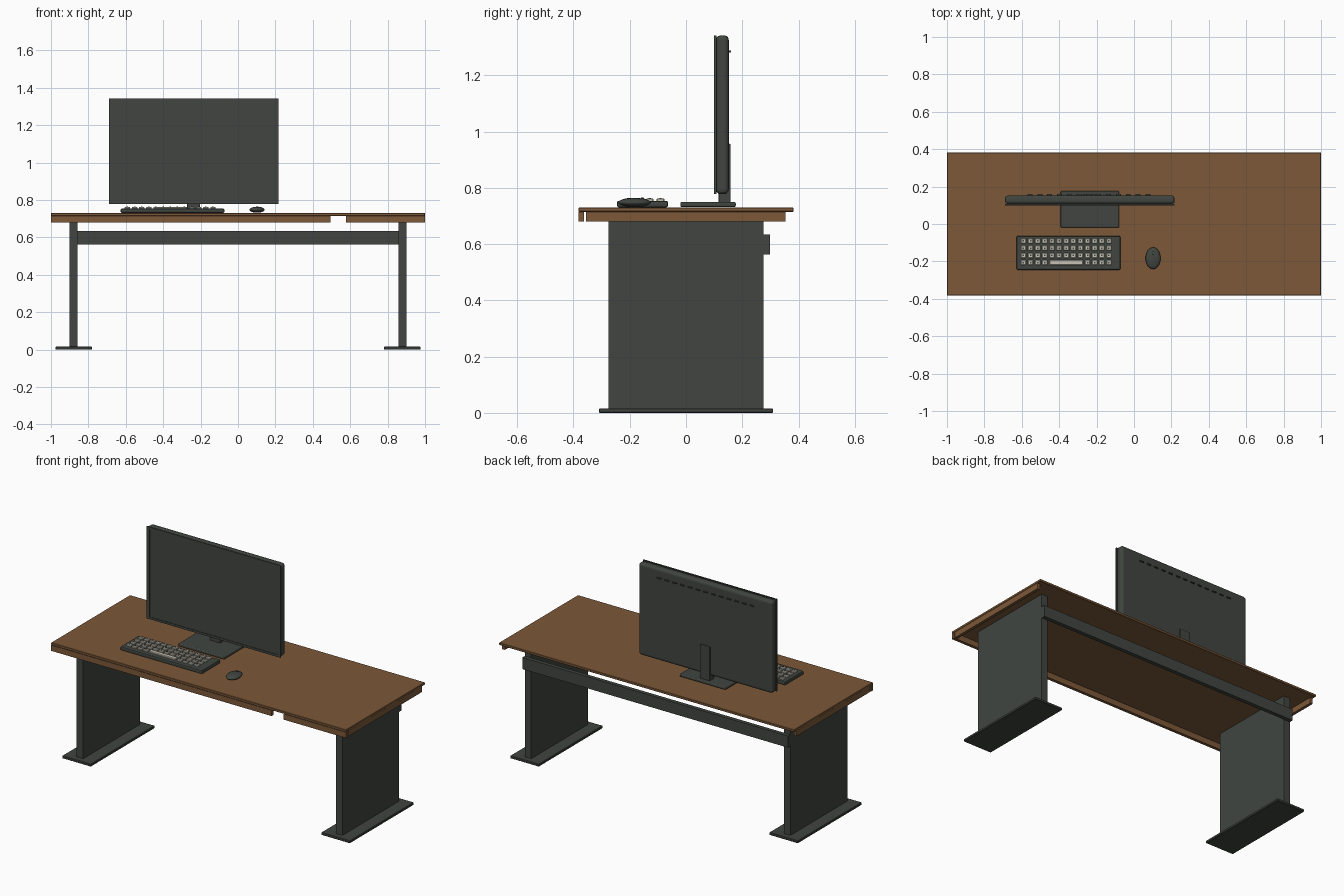
import bpy, bmesh, math
from mathutils import Matrix, Vector

if "Cube" in bpy.data.objects:
    bpy.data.objects.remove(bpy.data.objects["Cube"])


def mat(name, col):
    m = bpy.data.materials.new(name)
    m.diffuse_color = (*col, 1)
    m.use_nodes = True
    m.node_tree.nodes["Principled BSDF"].inputs["Base Color"].default_value = m.diffuse_color
    return m


WOOD = mat("brown_wood", (0.20, 0.098, 0.040))
DARK = mat("dark_grey", (0.052, 0.060, 0.051))
KEY = mat("pale_key", (0.58, 0.55, 0.46))


def add_box(bm, x, y, z):
    """Axis-aligned box from (min, max) pairs."""
    c = Vector([(a + b) / 2 for a, b in (x, y, z)])
    s = [b - a for a, b in (x, y, z)]
    bmesh.ops.create_cube(bm, size=1, matrix=Matrix.Translation(c) @ Matrix.Diagonal((*s, 1)))


def finish(name, bm, material, bevel=0, segs=2, smooth=False):
    me = bpy.data.meshes.new(name)
    bm.to_mesh(me)
    bm.free()
    me.materials.append(material)
    ob = bpy.data.objects.new(name, me)
    bpy.context.collection.objects.link(ob)
    if bevel:
        b = ob.modifiers.new("bevel", 'BEVEL')
        b.width, b.segments = bevel, segs
    if smooth:
        bpy.ops.object.select_all(action='DESELECT')
        ob.select_set(True)
        bpy.context.view_layer.objects.active = ob
        bpy.ops.object.shade_smooth_by_angle(angle=math.radians(40))
    return ob


def boxes(name, items, material, bevel=0, segs=2):
    bm = bmesh.new()
    for it in items:
        add_box(bm, *it)
    return finish(name, bm, material, bevel, segs)


# Desk top and edge strips (front strip has a gap)
boxes("desk_top", [((-1, 1), (-0.382, 0.382), (0.715, 0.73))], WOOD, 0.002, 1)
boxes("front_edge_strip", [((-1, 0.495), (-0.382, -0.363), (0.68, 0.715)),
                           ((0.577, 1), (-0.382, -0.363), (0.68, 0.715))], WOOD)
for side, s in (("left", -1), ("right", 1)):
    def mx(a, b):
        return tuple(sorted((s * a, s * b)))
    boxes(side + "_edge_strip", [(mx(0.98, 0.998), (-0.356, 0.354), (0.68, 0.715))], WOOD)
    # Panel legs and feet
    boxes(side + "_leg", [(mx(0.857, 0.9), (-0.276, 0.275), (0.015, 0.715))], DARK)
    boxes(side + "_foot", [(mx(0.78, 0.976), (-0.31, 0.31), (0, 0.016))], DARK, 0.003, 1)

# Rear cross beam
boxes("rear_beam", [((-0.9, 0.9), (0.275, 0.299), (0.563, 0.634))], DARK)

# Monitor: rounded body, bezel bars, screen plate, rear vents
X0, X1, Z0, Z1 = -0.69, 0.217, 0.778, 1.342
boxes("monitor_body", [((X0, X1), (0.107, 0.152), (Z0, Z1))], DARK, 0.016, 3)
boxes("monitor_bezel", [((X0, X0 + 0.02), (0.100, 0.108), (Z0, Z1)),
                        ((X1 - 0.02, X1), (0.100, 0.108), (Z0, Z1)),
                        ((X0 + 0.02, X1 - 0.02), (0.100, 0.108), (Z1 - 0.013, Z1)),
                        ((X0 + 0.02, X1 - 0.02), (0.100, 0.108), (Z0, Z0 + 0.013))], DARK)
boxes("monitor_screen", [((X0 + 0.015, X1 - 0.015), (0.103, 0.109), (Z0 + 0.01, Z1 - 0.01))], DARK)
boxes("monitor_vents", [((-0.569 + i * 0.0525, -0.543 + i * 0.0525), (0.150, 0.160), (1.282, 1.288))
                        for i in range(13)], DARK)

# Monitor stand
boxes("stand_neck", [((-0.272, -0.203), (0.116, 0.159), (0.745, 0.957))], DARK, 0.004, 2)
boxes("stand_base", [((-0.392, -0.08), (-0.02, 0.177), (0.732, 0.75))], DARK, 0.006, 3)

# Keyboard: 13 x 4 keys, five bottom columns replaced by the space bar
boxes("keyboard_body", [((-0.627, -0.073), (-0.245, -0.064), (0.731, 0.754))], DARK, 0.006, 2)
keys, marks = [], []
for row in range(4):
    for col in range(13):
        if row == 0 and 4 <= col <= 8:
            continue
        x, y = -0.591 + col * 0.0381, -0.206 + row * 0.0385
        keys.append(((x - 0.0145, x + 0.0145), (y - 0.0135, y + 0.0135), (0.75, 0.763)))
        marks.append(((x - 0.004, x + 0.004), (y - 0.004, y + 0.004), (0.762, 0.7645)))
keys.append(((-0.453, -0.272), (-0.2195, -0.1925), (0.75, 0.763)))
boxes("keyboard_keys", keys, KEY, 0.003, 1)
boxes("key_dots", marks, DARK)

# Mouse and scroll wheel
bm = bmesh.new()
bmesh.ops.create_uvsphere(bm, u_segments=32, v_segments=16, radius=1,
                          matrix=Matrix.Translation((0.102, -0.183, 0.748)) @
                          Matrix.Diagonal((0.04, 0.058, 0.016, 1)))
finish("mouse_body", bm, DARK, smooth=True)
bm = bmesh.new()
bmesh.ops.create_cone(bm, cap_ends=True, segments=16, radius1=0.009, radius2=0.009, depth=0.006,
                      matrix=Matrix.Translation((0.102, -0.156, 0.757)) @
                      Matrix.Rotation(math.pi / 2, 4, 'Y'))
finish("mouse_wheel", bm, DARK, smooth=True)
